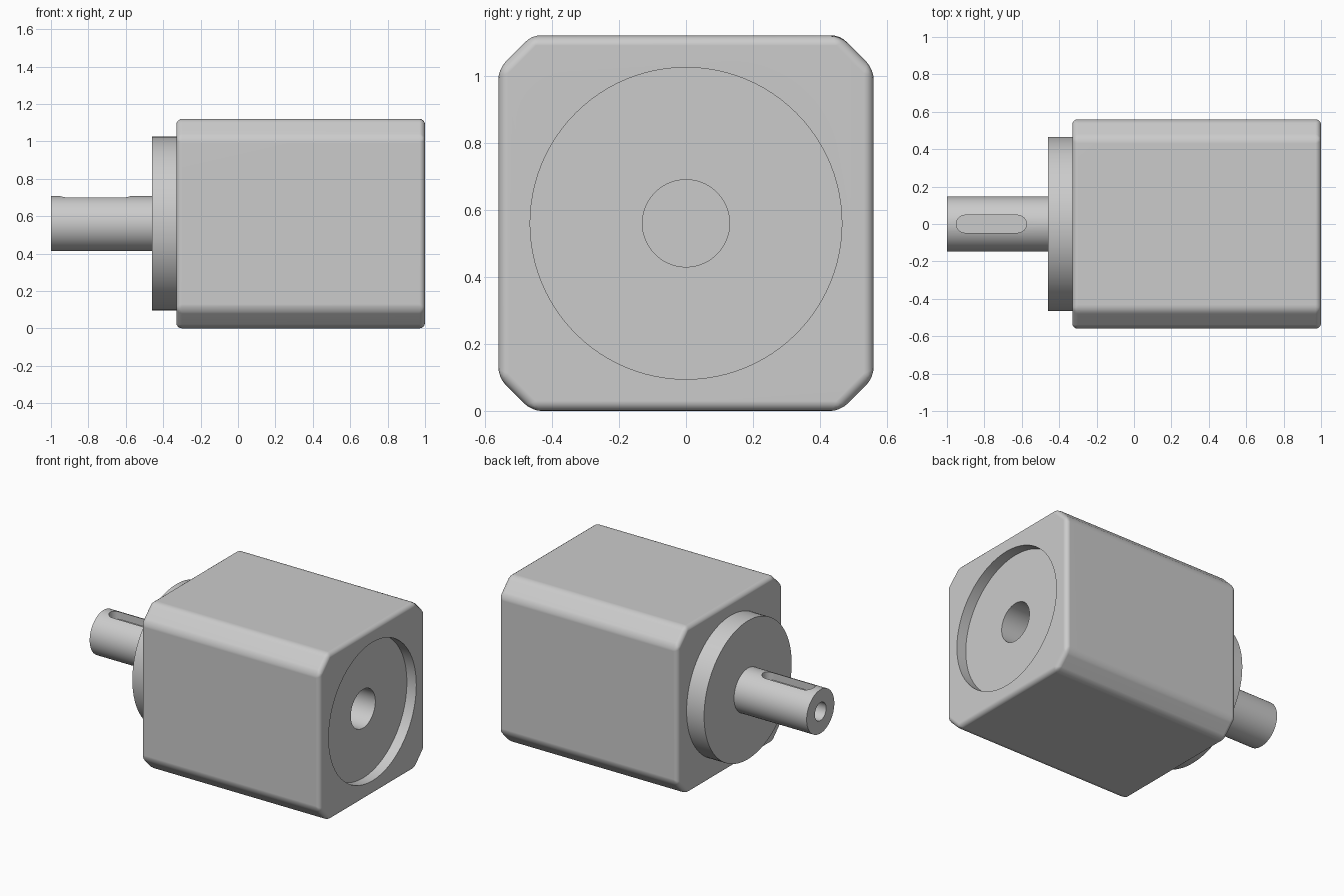
import bpy, bmesh, math
from mathutils import Matrix

cube = bpy.data.objects.get("Cube")
if cube:
    bpy.data.objects.remove(cube, do_unlink=True)

AXIS_Z = 0.56      # height of the shaft axis
HALF = 0.56        # half width of the housing

metal = bpy.data.materials.new("light_grey_metal")
metal.use_nodes = True
grey = (0.6, 0.6, 0.6, 1)
metal.diffuse_color = grey
metal.node_tree.nodes["Principled BSDF"].inputs["Base Color"].default_value = grey


def finish(name, bm):
    bmesh.ops.recalc_face_normals(bm, faces=bm.faces)
    mesh = bpy.data.meshes.new(name)
    bm.to_mesh(mesh)
    bm.free()
    mesh.materials.append(metal)
    obj = bpy.data.objects.new(name, mesh)
    bpy.context.collection.objects.link(obj)
    return obj


def prism(name, outline, axis, start, end):
    """Extrude a closed 2D outline along x (points are y, z) or z (points are x, y)."""
    bm = bmesh.new()
    verts = [bm.verts.new((start, a, b) if axis == "x" else (a, b, start)) for a, b in outline]
    face = bm.faces.new(verts)
    new = bmesh.ops.extrude_face_region(bm, geom=[face])["geom"]
    step = end - start
    bmesh.ops.translate(bm, verts=[v for v in new if isinstance(v, bmesh.types.BMVert)],
                        vec=(step, 0, 0) if axis == "x" else (0, 0, step))
    return finish(name, bm)


def cylinder(name, radius, start, end, sides=96):
    """Cylinder on the shaft axis."""
    ring = [(radius * math.cos(math.tau * i / sides),
             AXIS_Z + radius * math.sin(math.tau * i / sides)) for i in range(sides)]
    return prism(name, ring, "x", start, end)


def apply_all(obj):
    bpy.ops.object.select_all(action="DESELECT")
    obj.select_set(True)
    bpy.context.view_layer.objects.active = obj
    for mod in list(obj.modifiers):
        bpy.ops.object.modifier_apply(modifier=mod.name)


def cut(obj, *cutters):
    for cutter in cutters:
        mod = obj.modifiers.new("cut", "BOOLEAN")
        mod.operation = "DIFFERENCE"
        mod.solver = "EXACT"
        mod.object = cutter
        apply_all(obj)
        bpy.data.objects.remove(cutter, do_unlink=True)


def smooth(obj):
    apply_all(obj)
    bpy.ops.object.shade_smooth_by_angle(angle=math.radians(30))
    mod = obj.modifiers.new("weighted_normals", "WEIGHTED_NORMAL")
    mod.keep_sharp = True
    apply_all(obj)


# Housing: square block with chamfered long corners and softened edges
c = HALF - 0.10
octagon = [(c, -HALF), (HALF, -c), (HALF, c), (c, HALF),
           (-c, HALF), (-HALF, c), (-HALF, -c), (-c, -HALF)]
housing = prism("housing", [(y, z + AXIS_Z) for y, z in octagon], "x", -0.33, 1.0)
bevel = housing.modifiers.new("soft_edges", "BEVEL")
bevel.width = 0.03
bevel.segments = 4
bevel.limit_method = "ANGLE"
bevel.angle_limit = math.radians(30)
apply_all(housing)

# Round recess and motor bore in the input end
cut(housing, cylinder("recess_cutter", 0.465, 0.93, 1.2),
    cylinder("bore_cutter", 0.13, 0.45, 1.1))
smooth(housing)

# Centring flange on the output end
flange = cylinder("output_flange", 0.465, -0.46, -0.32)
smooth(flange)

# Output shaft with centre hole and keyway
shaft = cylinder("output_shaft", 0.147, -1.0, -0.45)
r, left, right = 0.047, -0.95 + 0.047, -0.575 - 0.047
arc = [math.pi * i / 16 for i in range(17)]
slot = [(right + r * math.sin(a), -r * math.cos(a)) for a in arc]
slot += [(left - r * math.sin(a), r * math.cos(a)) for a in arc]
cut(shaft, cylinder("centre_hole_cutter", 0.06, -1.1, -0.65, 48),
    prism("keyway_cutter", slot, "z", AXIS_Z + 0.09, AXIS_Z + 0.3))
smooth(shaft)
